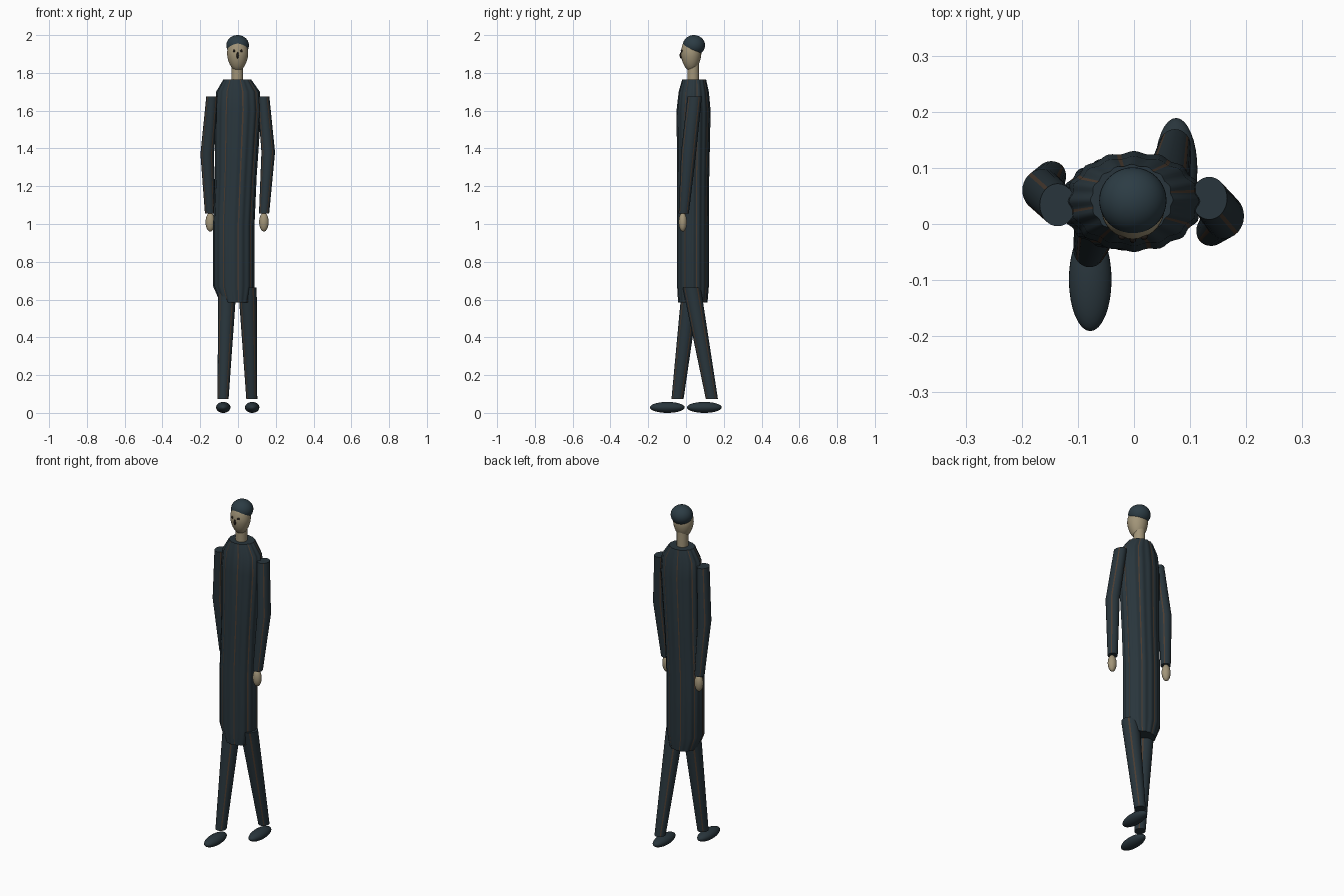
import bpy, bmesh, math

if "Cube" in bpy.data.objects:
    bpy.data.objects.remove(bpy.data.objects["Cube"])

def material(name, rgb):
    m = bpy.data.materials.new(name)
    m.diffuse_color = (*rgb, 1)
    m.use_nodes = True
    m.node_tree.nodes["Principled BSDF"].inputs["Base Color"].default_value = m.diffuse_color
    return m

CLOTH = material("dark_cloth", (0.022, 0.036, 0.045))
STRIPE = material("brown_stripe", (0.07, 0.045, 0.03))
SKIN = material("skin", (0.36, 0.30, 0.19))
HAIR = material("hair", (0.025, 0.045, 0.058))
DARK = material("dark_detail", (0.02, 0.015, 0.012))

def finish(name, bm, mats):
    bmesh.ops.recalc_face_normals(bm, faces=bm.faces)
    me = bpy.data.meshes.new(name)
    bm.to_mesh(me)
    bm.free()
    ob = bpy.data.objects.new(name, me)
    bpy.context.collection.objects.link(ob)
    for m in mats:
        me.materials.append(m)
    bpy.ops.object.select_all(action='DESELECT')
    ob.select_set(True)
    bpy.context.view_layer.objects.active = ob
    bpy.ops.object.shade_smooth_by_angle(angle=math.radians(40))
    return ob

def loft(name, rings, mats, sides=32, folds=0, depth=0.0, stripe_every=0):
    """Closed tube through level ellipses given as (x, y, z, rx, ry)."""
    bm = bmesh.new()
    loops = []
    for x, y, z, rx, ry in rings:
        loop = []
        for i in range(sides):
            a = 2 * math.pi * i / sides
            k = 1 + depth * math.cos(folds * a)
            loop.append(bm.verts.new((x + rx * k * math.cos(a), y + ry * k * math.sin(a), z)))
        loops.append(loop)
    for lo, hi in zip(loops, loops[1:]):
        for i in range(sides):
            j = (i + 1) % sides
            f = bm.faces.new((lo[i], lo[j], hi[j], hi[i]))
            if stripe_every and i % stripe_every == 3:
                f.material_index = 1
    bm.faces.new(loops[0])
    bm.faces.new(loops[-1])
    return finish(name, bm, mats)

def ellipsoid(name, centre, radii, mat, taper=0.0, seg=32):
    """Scaled sphere; taper narrows the lower half."""
    bm = bmesh.new()
    bmesh.ops.create_uvsphere(bm, u_segments=seg, v_segments=seg // 2, radius=1)
    for v in bm.verts:
        k = 1 + taper * min(v.co.z, 0)
        v.co = [c + r * p for c, r, p in zip(centre, radii, (v.co.x * k, v.co.y * k, v.co.z))]
    return finish(name, bm, [mat])

CLOTHES = [CLOTH, STRIPE]

# Long coat with shallow vertical folds
loft("coat", [
    (-0.015, 0.036, 0.585, 0.078, 0.076),
    (-0.022, 0.037, 0.67, 0.107, 0.082),
    (-0.022, 0.037, 1.00, 0.107, 0.082),
    (-0.012, 0.038, 1.25, 0.108, 0.083),
    (0.000, 0.040, 1.60, 0.120, 0.088),
    (0.000, 0.041, 1.70, 0.113, 0.078),
    (-0.004, 0.043, 1.765, 0.072, 0.062)],
    CLOTHES, sides=96, folds=16, depth=0.025, stripe_every=12)

# Sleeves and hands, swinging in opposite directions
for label, rings, hand in (
    ("right", [(-0.148, 0.085, 1.055, 0.027, 0.027),
               (-0.163, 0.060, 1.37, 0.036, 0.038),
               (-0.136, 0.034, 1.675, 0.032, 0.038)], (-0.147, 0.090, 1.01)),
    ("left", [(0.138, -0.012, 1.055, 0.027, 0.027),
              (0.160, 0.014, 1.38, 0.036, 0.040),
              (0.134, 0.046, 1.675, 0.032, 0.038)], (0.137, -0.017, 1.01))):
    loft(label + "_sleeve", rings, CLOTHES, stripe_every=8)
    ellipsoid(label + "_hand", hand, (0.025, 0.022, 0.05), SKIN)

# Trouser legs and shoes in a walking stride
for label, ankle, knee, shoe in (
    ("right", (-0.079, -0.045), (-0.057, 0.026), (-0.078, -0.099)),
    ("left", (0.073, 0.137), (0.050, 0.030), (0.075, 0.097))):
    loft(label + "_leg", [(*ankle, 0.073, 0.029, 0.032),
                          (*knee, 0.665, 0.049, 0.048)], CLOTHES, stripe_every=8)
    ellipsoid(label + "_shoe", (*shoe, 0.029), (0.038, 0.092, 0.029), CLOTH)

# Neck, head and hair
loft("neck", [(-0.004, 0.038, 1.74, 0.031, 0.031), (-0.004, 0.038, 1.87, 0.031, 0.031)], [SKIN])
ellipsoid("head", (-0.002, 0.027, 1.90), (0.056, 0.054, 0.091), SKIN, taper=0.12, seg=40)
ellipsoid("hair", (-0.002, 0.042, 1.946), (0.060, 0.059, 0.054), HAIR, seg=40)

# Face details
for label, x in (("right", -0.021), ("left", 0.018)):
    ellipsoid(label + "_eye", (x, -0.022, 1.916), (0.007, 0.006, 0.007), DARK, seg=16)
ellipsoid("nose", (-0.002, -0.026, 1.893), (0.006, 0.008, 0.017), DARK, seg=16)
